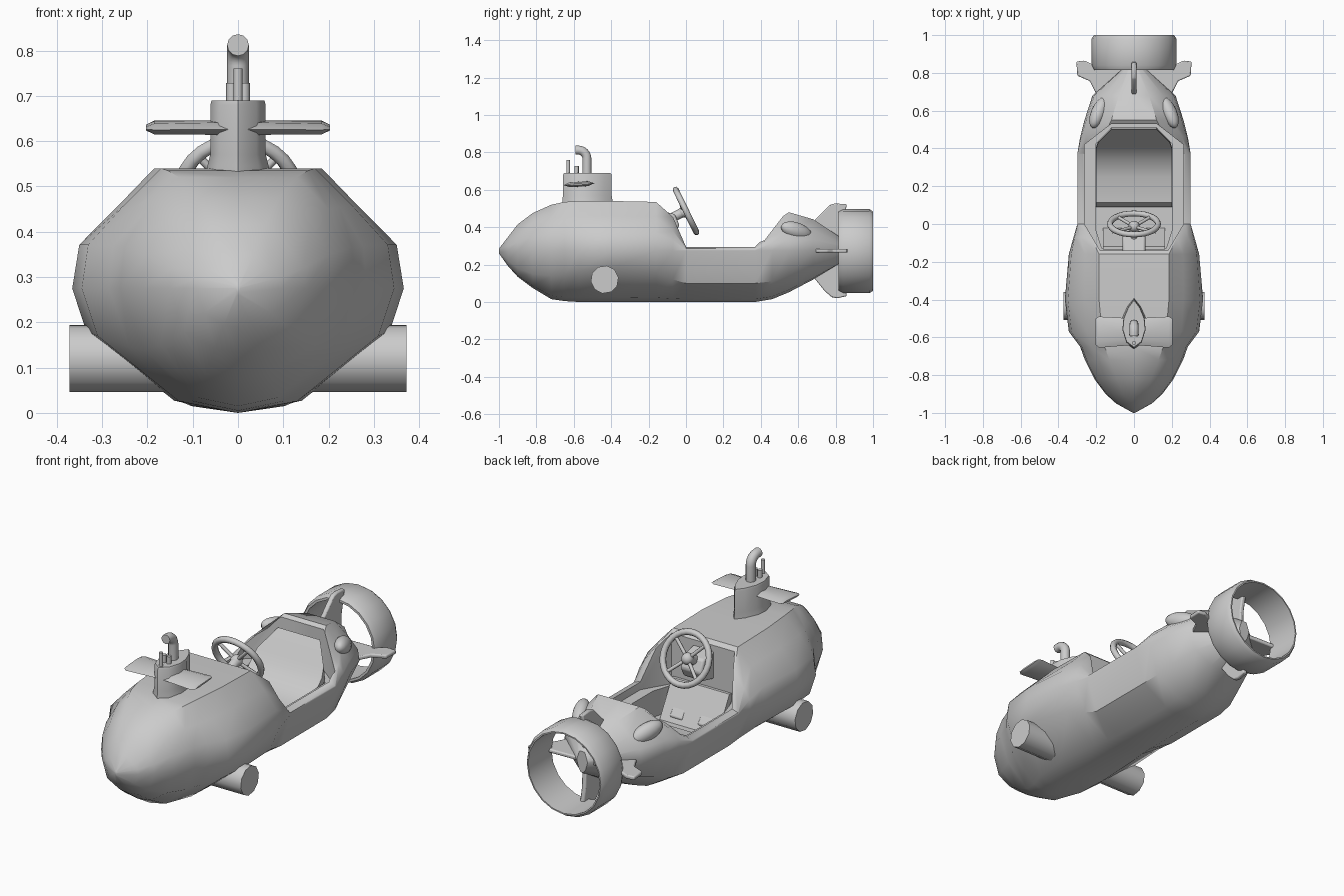
import bpy, bmesh, math
from mathutils import Matrix, Vector

cube = bpy.data.objects.get("Cube")
if cube:
    bpy.data.objects.remove(cube)

grey = bpy.data.materials.new("plain_grey")
grey.use_nodes = True
grey.diffuse_color = (0.6, 0.6, 0.6, 1)
grey.node_tree.nodes["Principled BSDF"].inputs["Base Color"].default_value = (0.6, 0.6, 0.6, 1)


def smooth(obj, angle):
    bpy.ops.object.select_all(action="DESELECT")
    obj.select_set(True)
    bpy.context.view_layer.objects.active = obj
    bpy.ops.object.shade_smooth_by_angle(angle=math.radians(angle))


def finish(name, bm, bevel=0, angle=40):
    bmesh.ops.recalc_face_normals(bm, faces=bm.faces)
    mesh = bpy.data.meshes.new(name)
    bm.to_mesh(mesh)
    bm.free()
    mesh.materials.append(grey)
    obj = bpy.data.objects.new(name, mesh)
    bpy.context.collection.objects.link(obj)
    if bevel:
        mod = obj.modifiers.new("bevel", "BEVEL")
        mod.width, mod.segments = bevel, 2
    smooth(obj, angle)
    return obj


def loft(name, rings, closed=False, **kw):
    """Skin a row of equal rings; cap the ends or join them round."""
    bm = bmesh.new()
    rows = [[bm.verts.new(p) for p in ring] for ring in rings]
    n = len(rows[0])
    pairs = list(zip(rows, rows[1:] + rows[:1]))
    for a, b in pairs if closed else pairs[:-1]:
        for i in range(n):
            j = (i + 1) % n
            bm.faces.new((a[i], a[j], b[j], b[i]))
    if not closed:
        bm.faces.new(rows[0])
        bm.faces.new(rows[-1])
    return finish(name, bm, **kw)


def prism(name, pts, lo, hi, axes="xyz", **kw):
    """Extrude a flat outline; axes names the outline's two axes, then the depth."""
    def place(p, d):
        v = dict(zip(axes, (*p, d)))
        return v["x"], v["y"], v["z"]
    return loft(name, [[place(p, d) for p in pts] for d in (lo, hi)], **kw)


def mirrored(half):
    return half + [(-x, y) for x, y in reversed(half) if abs(x) > 1e-5]


def tube(name, path, radius, sides=12):
    """Round rod along a straight path, or a bent one in the yz plane."""
    path = [Vector(p) for p in path]
    rings = []
    for i, p in enumerate(path):
        t = (path[min(i + 1, len(path) - 1)] - path[max(i - 1, 0)]).normalized()
        u = t.orthogonal().normalized() if abs(t.x) > .1 else Vector((1, 0, 0))
        v = t.cross(u)
        turns = [k * math.tau / sides for k in range(sides)]
        rings.append([p + radius * (u * math.cos(a) + v * math.sin(a)) for a in turns])
    return loft(name, rings, angle=50)


def ball(name, loc, size, turn=0, pitch=0):
    bm = bmesh.new()
    bmesh.ops.create_uvsphere(bm, u_segments=16, v_segments=10, radius=1)
    spin = Matrix.Rotation(turn, 4, "Z") @ Matrix.Rotation(pitch, 4, "X")
    bm.transform(Matrix.Translation(loc) @ spin @ Matrix.Diagonal((*size, 1)))
    return finish(name, bm, angle=60)


# Hull stations: y, keel z, bilge x, bilge z, beam, shoulder x, shoulder z, deck x, deck z
stations = [
    (-1, .26, .004, .265, .005, .004, .28, .002, .285),
    (-.95, .19, .075, .22, .095, .07, .32, .035, .35),
    (-.9, .135, .12, .18, .15, .115, .36, .06, .415),
    (-.82, .075, .17, .15, .21, .16, .42, .09, .475),
    (-.72, .015, .21, .14, .26, .2, .45, .13, .52),
    (-.65, .005, .24, .145, .285, .225, .455, .155, .535),
    (-.57, 0, .31, .17, .345, .25, .46, .17, .54),
    (-.4, 0, .335, .18, .366, .262, .46, .185, .54),
    (-.16, 0, .295, .155, .345, .26, .455, .185, .535),
    (-.07, 0, .26, .12, .32, .285, .38, .228, .455),
    (0, 0, .245, .1, .3, .298, .285, .27, .295),
    (.37, 0, .245, .1, .3, .298, .285, .27, .295),
    (.46, .015, .235, .11, .285, .255, .35, .16, .42),
    (.55, .052, .21, .14, .262, .2, .39, .12, .48),
    (.68, .12, .17, .18, .22, .155, .385, .08, .442),
    (.85, .22, .02, .24, .03, .025, .3, .015, .33),
]
rings = []
for y, zk, bx, zl, w, sx, sz, tx, tz in stations:
    half = [(0, zk), (.42 * bx, zk + (zl - zk) * .15), (bx, zl), (w, .275),
            (sx + (w - sx) * .85, .275 + (sz - .275) * .52), (sx, sz), (tx, tz), (0, tz)]
    rings.append([(x, y, z) for x, z in mirrored(half)])
hull = loft("hull", rings)

# Cockpit opening with a stepped rim
upper = prism("cockpit_rim_cutter", mirrored([(.18, -.14), (.262, 0), (.262, .42), (.12, .53)]), .255, 1)
lower = prism("cockpit_well_cutter", mirrored([(.17, -.13), (.205, -.02), (.205, .42), (.12, .51)]), .12, .9)
bpy.context.view_layer.objects.active = hull
for cutter in (upper, lower):
    mod = hull.modifiers.new("cut", "BOOLEAN")
    mod.operation, mod.solver, mod.object = "DIFFERENCE", "EXACT", cutter
    bpy.ops.object.modifier_apply(modifier=mod.name)
for cutter in (upper, lower):
    bpy.data.objects.remove(cutter)
smooth(hull, 45)

# One-piece seat curving up into a chamfered back
seat = []
for y, z, w in ((.09, .15, .2), (.115, .18, .2), (.25, .19, .2), (.34, .225, .2),
                (.4, .285, .2), (.43, .33, .19), (.5, .425, .12)):
    seat.append([(w, y, z), (-w, y, z), (-w, y + .01, z - .06), (w, y + .01, z - .06)])
loft("seat", seat)
prism("seat_base", [(.1, .11), (.1, .16), (.34, .17), (.34, .11)], -.195, .195, "yzx")

# Foot panel and pedals
prism("foot_panel", [(-.135, .12), (-.135, .3), (-.12, .3), (-.02, .12)], -.165, .165, "yzx")
for side in (-1, 1):
    prism("pedal", [(-.1, .2), (-.09, .23), (-.03, .15), (-.04, .12)],
          side * .08 - .035, side * .08 + .035, "yzx", bevel=.005)

# Steering wheel and column
centre = Vector((0, 0, .487))
tilt = Matrix.Rotation(math.radians(-64), 4, "X")
wheel = []
for k in range(28):
    a = k * math.tau / 28
    out = Vector((math.cos(a), math.sin(a), 0))
    wheel.append([centre + tilt @ (out * (.127 + .016 * math.cos(b)) + Vector((0, 0, .016 * math.sin(b))))
                  for b in (j * math.tau / 8 for j in range(8))])
loft("steering_wheel", wheel, closed=True, angle=60)
hub = centre + tilt @ Vector((0, 0, -.015))
ball("wheel_hub", hub, (.03, .03, .03))
for k in range(4):
    a = math.pi / 4 + k * math.pi / 2
    rim = centre + tilt @ Vector((.125 * math.cos(a), .125 * math.sin(a), 0))
    tube("wheel_spoke", [hub, rim], .009, 8)
tube("steering_column", [hub, hub + tilt @ Vector((0, 0, -.17))], .025)
prism("column_housing", [(-.15, .34), (-.15, .49), (-.06, .47), (-.035, .41), (-.06, .36)],
      -.06, .06, "yzx", bevel=.01)

# Conning tower with a flared foot
outline = mirrored([(0, -.655), (.04, -.625), (.06, -.56), (.055, -.5), (.03, -.44), (0, -.4)])
tower = []
for z, s in ((.51, 1.2), (.545, 1.13), (.57, 1.02), (.68, 1.02), (.69, .97)):
    tower.append([(x * s, -.53 + (y + .53) * min(s, 1.05), z) for x, y in outline])
loft("tower", tower, angle=45)

# Tower planes
for side in (-1, 1):
    span = []
    for x, y0, y1, t in ((0, -.64, -.5, .014), (.185, -.655, -.49, .012), (.203, -.64, -.5, .004)):
        span.append([(side * x, y, .63 + (y + .57) * .06 + dz)
                     for y, dz in ((y0, 0), (y0 + .03, t), (y1 - .03, t), (y1, 0),
                                   (y1 - .03, -t), (y0 + .03, -t))])
    loft("tower_plane", span, angle=50)

# Periscope and masts
bend = [(0, -.575 + .045 * math.cos(a), .767 + .045 * math.sin(a))
        for a in (k * math.pi / 12 for k in range(7))]
tube("periscope", [(0, -.53, .68)] + bend + [(0, -.592, .812)], .024)
tube("front_mast", [(0, -.63, .68), (0, -.63, .76)], .01, 8)
for side in (-1, 1):
    tube("short_mast", [(side * .014, -.585, .68), (side * .014, -.585, .728)], .012, 8)

# Side thrusters and rear lamps
for side in (-1, 1):
    tube("side_thruster", [(side * .15, -.435, .12), (side * .372, -.435, .12)], .075, 10)
    ball("rear_lamp", (side * .187, .59, .38), (.04, .092, .045), side * .4, -.3)

# Tail fins
prism("top_fin", [(.67, .4), (.69, .44), (.77, .52), (.8, .527), (.86, .522), (.835, .4), (.83, .28)],
      -.012, .012, "yzx", bevel=.006)
prism("bottom_fin", [(.66, .16), (.74, .06), (.78, .025), (.81, .02), (.86, .032), (.84, .13), (.83, .28)],
      -.012, .012, "yzx", bevel=.006)
for side in (-1, 1):
    prism("side_fin", [(side * x, y) for x, y in
                       ((.03, .66), (.2, .69), (.235, .757), (.3, .785), (.305, .86), (.26, .865), (.2, .835), (.03, .83))],
          .264, .284, bevel=.006)

# Propeller duct
section = [(.2, .815), (.212, .815), (.225, .84), (.225, .98), (.212, 1), (.205, 1)]
duct = []
for k in range(20):
    a = k * math.tau / 20
    duct.append([(r * math.sin(a), y, .272 + r * math.cos(a)) for r, y in section])
loft("propeller_duct", duct, closed=True)
